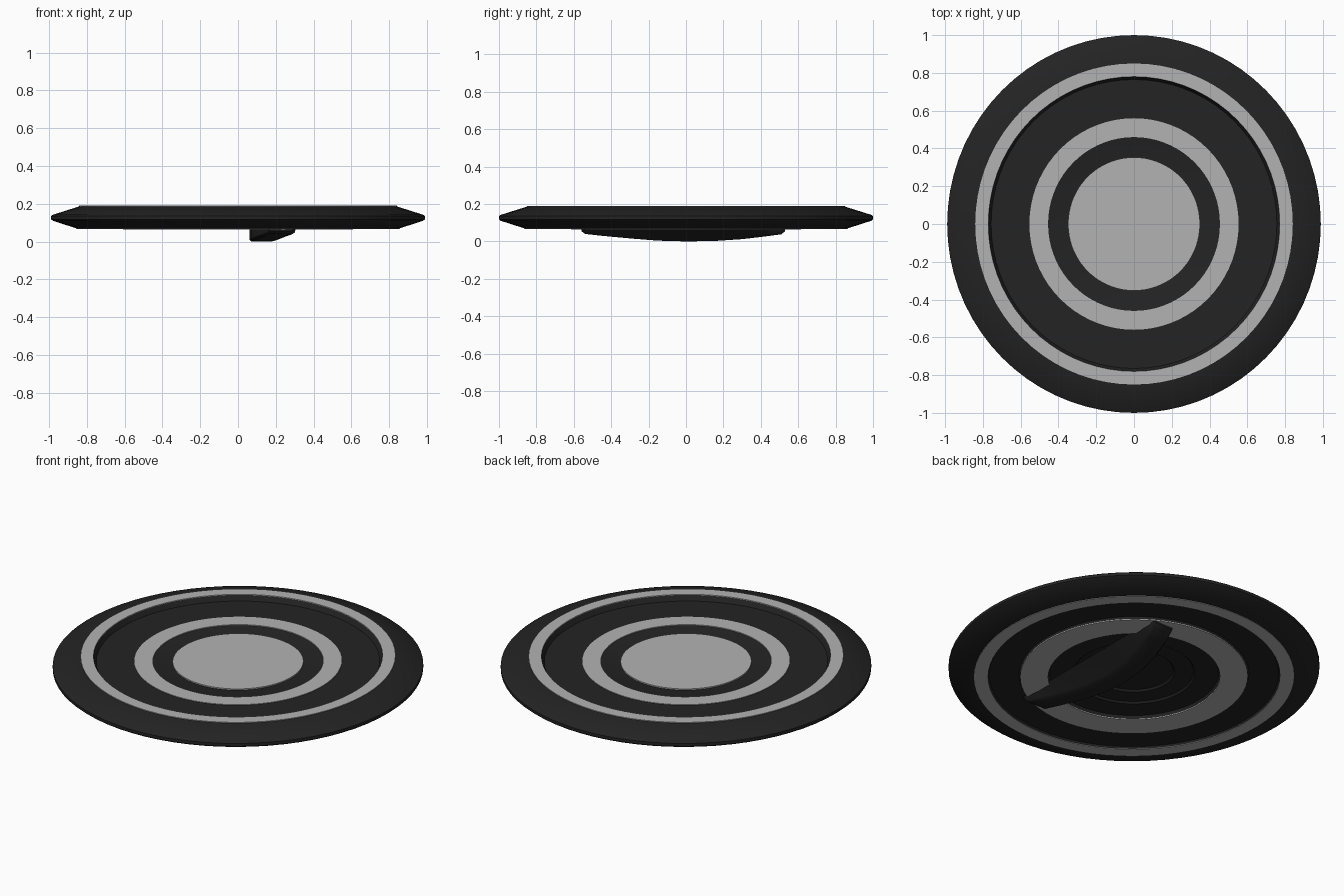
import bpy, bmesh, math

if "Cube" in bpy.data.objects:
    bpy.data.objects.remove(bpy.data.objects["Cube"])

SEGMENTS = 72
SQUASH = 0.989  # disc is very slightly narrower across x


def material(name, value):
    mat = bpy.data.materials.new(name)
    mat.use_nodes = True
    colour = (value, value, value, 1)
    mat.diffuse_color = colour
    shader = mat.node_tree.nodes["Principled BSDF"]
    shader.inputs["Base Color"].default_value = colour
    shader.inputs["Roughness"].default_value = 0.7
    return mat


black = material("matte black", 0.017)
grey = material("light grey", 0.45)


def finish(name, bm, mat, angle=30):
    bmesh.ops.remove_doubles(bm, verts=bm.verts, dist=1e-5)
    bmesh.ops.recalc_face_normals(bm, faces=bm.faces)
    mesh = bpy.data.meshes.new(name)
    bm.to_mesh(mesh)
    bm.free()
    mesh.materials.append(mat)
    obj = bpy.data.objects.new(name, mesh)
    bpy.context.collection.objects.link(obj)
    bpy.ops.object.select_all(action="DESELECT")
    obj.select_set(True)
    bpy.context.view_layer.objects.active = obj
    bpy.ops.object.shade_smooth_by_angle(angle=math.radians(angle))
    return obj


def lathe(name, profile, mat, closed):
    """Spin a radius/height profile around the z axis."""
    bm = bmesh.new()
    verts = [bm.verts.new((r, 0, z)) for r, z in profile]
    edges = [bm.edges.new(pair) for pair in zip(verts, verts[1:])]
    if closed:
        edges.append(bm.edges.new((verts[-1], verts[0])))
    bmesh.ops.spin(bm, geom=verts + edges, cent=(0, 0, 0), axis=(0, 0, 1),
                   angle=math.tau, steps=SEGMENTS, use_duplicate=False)
    bmesh.ops.scale(bm, vec=(SQUASH, 1, 1), verts=bm.verts)
    return finish(name, bm, mat)


def ring(name, inner, outer, low, high):
    return lathe(name, [(inner, low), (outer, low), (outer, high), (inner, high)], grey, True)


# Main disc: dished top, bevelled rim, stepped underside
lathe("disc_body", [
    (0, 0.153), (0.44, 0.148), (0.46, 0.155), (0.56, 0.157), (0.765, 0.157),
    (0.78, 0.186), (0.85, 0.186), (0.99, 0.142), (1, 0.135), (1, 0.118),
    (0.99, 0.11), (0.865, 0.07), (0.787, 0.07), (0.78, 0.08), (0.62, 0.08),
    (0.614, 0.069), (0.463, 0.069), (0.455, 0.085), (0.33, 0.085),
    (0.32, 0.095), (0.22, 0.095), (0.21, 0.105), (0, 0.105)], black, False)

# Grey bands on the top
ring("top_outer_band", 0.78, 0.85, 0.184, 0.19)
ring("top_inner_band", 0.46, 0.56, 0.153, 0.16)
lathe("top_centre_plate", [(0, 0.15), (0.353, 0.15), (0.353, 0.157), (0, 0.157)], grey, False)

# Grey bands on the underside
ring("bottom_outer_band", 0.787, 0.863, 0.067, 0.073)
ring("bottom_inner_band", 0.463, 0.614, 0.064, 0.072)

# Bowed grip under the disc: position along y, sideways centre, lowest height
stations = [(-0.56, 0.23, 0.055), (-0.54, 0.225, 0.04), (-0.45, 0.2, 0.03),
            (-0.3, 0.16, 0.016), (-0.15, 0.135, 0.004), (0, 0.125, 0),
            (0.15, 0.135, 0.002), (0.3, 0.165, 0.012), (0.42, 0.2, 0.026),
            (0.51, 0.235, 0.038), (0.53, 0.24, 0.055)]
bm = bmesh.new()
loops = []
for y, x, z in stations:
    section = [(x - 0.065, 0.075), (x - 0.065, z + 0.01), (x - 0.055, z),
               (x + 0.05, z), (x + 0.065, z + 0.01), (0.305, 0.075)]
    loops.append([bm.verts.new((px, y, pz)) for px, pz in section])
for a, b in zip(loops, loops[1:]):
    for i in range(len(a)):
        j = (i + 1) % len(a)
        bm.faces.new((a[i], a[j], b[j], b[i]))
bm.faces.new(loops[0])
bm.faces.new(loops[-1])
finish("underside_grip", bm, black, 40)
